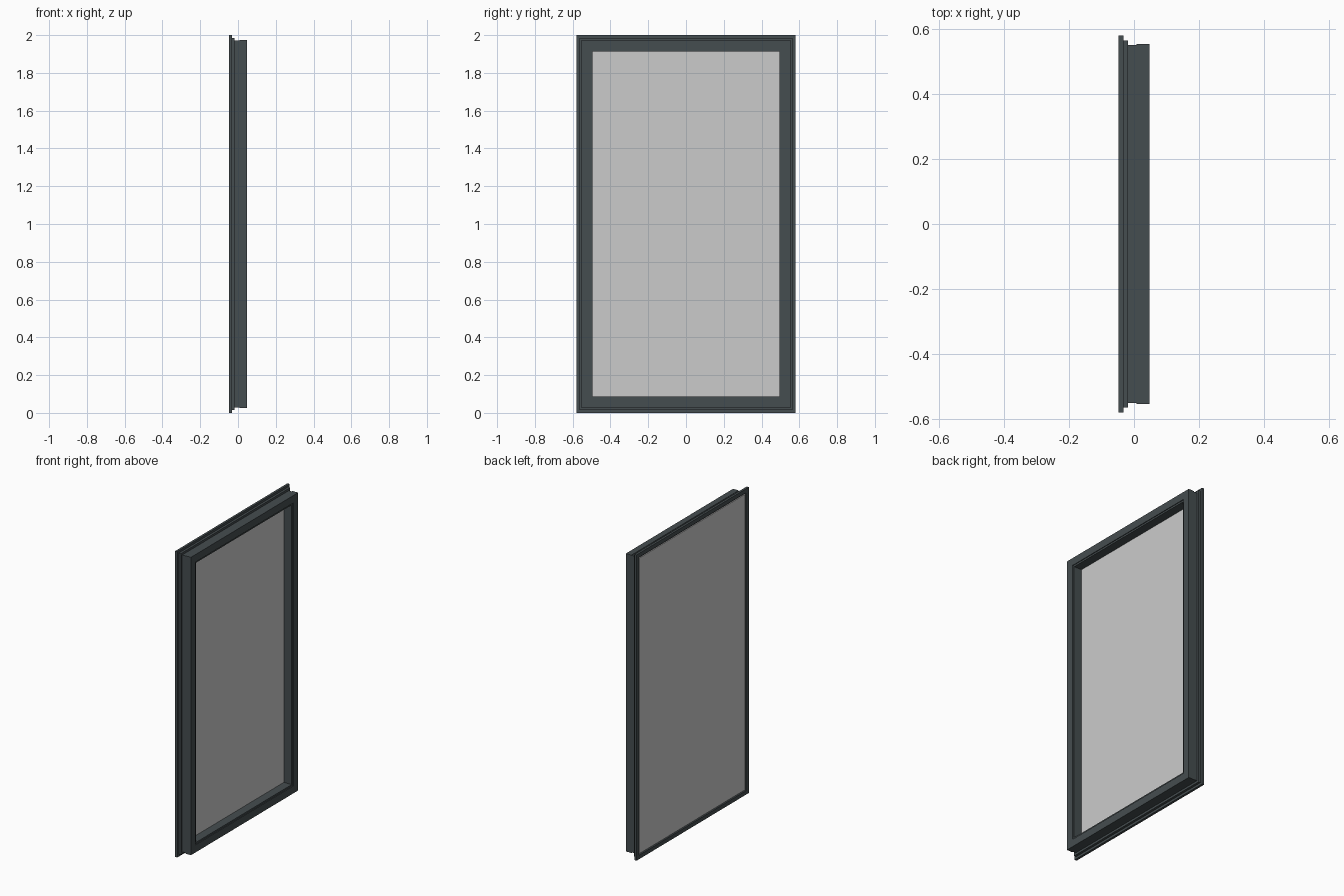
import bpy, bmesh

if "Cube" in bpy.data.objects:
    bpy.data.objects.remove(bpy.data.objects["Cube"])

HALF_W, HEIGHT = 0.58, 2.0


def material(name, color):
    m = bpy.data.materials.new(name)
    m.diffuse_color = color
    m.use_nodes = True
    m.node_tree.nodes["Principled BSDF"].inputs["Base Color"].default_value = m.diffuse_color
    return m


def mitred_ring(name, profile, mat=None):
    """Sweep a closed (inset, x) profile around the window rectangle."""
    bm = bmesh.new()
    rings = []
    for sy, top in ((-1, 0), (1, 0), (1, 1), (-1, 1)):
        rings.append([bm.verts.new((x, sy * (HALF_W - d), HEIGHT - d if top else d))
                      for d, x in profile])
    n = len(profile)
    for i in range(4):
        a, b = rings[i], rings[(i + 1) % 4]
        for j in range(n):
            k = (j + 1) % n
            bm.faces.new((a[j], b[j], b[k], a[k]))
    bmesh.ops.recalc_face_normals(bm, faces=bm.faces)
    return finish(name, bm, mat)


def pane(name, inset, x0, x1, mat=None):
    bm = bmesh.new()
    bmesh.ops.create_cube(bm, size=1)
    for v in bm.verts:
        v.co.x = x1 if v.co.x > 0 else x0
        v.co.y *= 2 * (HALF_W - inset)
        v.co.z = HEIGHT / 2 + v.co.z * (HEIGHT - 2 * inset)
    return finish(name, bm, mat)


def finish(name, bm, mat):
    me = bpy.data.meshes.new(name)
    bm.to_mesh(me)
    bm.free()
    ob = bpy.data.objects.new(name, me)
    bpy.context.collection.objects.link(ob)
    if mat:
        me.materials.append(mat)
    return ob


dark = material("dark_frame", (0.06, 0.075, 0.08, 1))

# Stepped outer frame: back flange, middle step and deep body, rebated for the glass
mitred_ring("window_frame", [
    (0, -0.048), (0, -0.033), (0.015, -0.033), (0.015, -0.018),
    (0.029, -0.018), (0.029, 0.007), (0.026, 0.007), (0.026, 0.047),
    (0.075, 0.047), (0.075, 0.042), (0.086, 0.042), (0.086, -0.014),
    (0.034, -0.014), (0.034, -0.040), (0.026, -0.048)], dark)

# Glazing unit set into the rebate, almost flush with the back
pane("glass_pane", 0.034, -0.046, -0.014)
